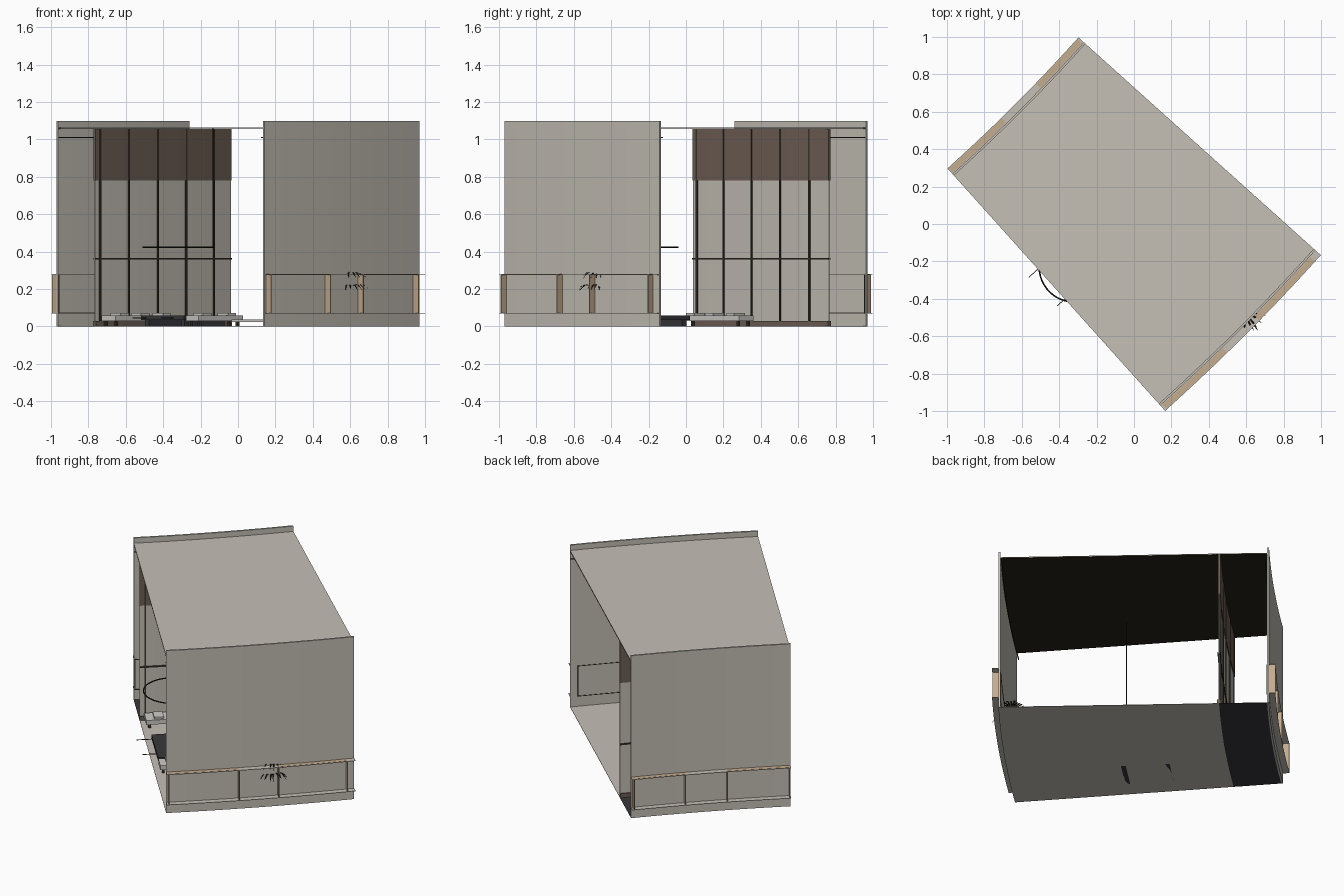
import bpy, bmesh, math, random
from mathutils import Vector

if "Cube" in bpy.data.objects:
    bpy.data.objects.remove(bpy.data.objects["Cube"])

random.seed(4)
S = math.sqrt(0.5)
CEN = 10.116                     # distance from ring centre to the room's middle
HALF = math.radians(3.08)        # half of the wedge angle
R_IN, R_OUT = 9.253, 10.917      # outer faces of the two curved end walls
LEDGE = 0.039


def mat(name, rgb):
    m = bpy.data.materials.new(name)
    m.diffuse_color = (*rgb, 1)
    m.use_nodes = True
    m.node_tree.nodes["Principled BSDF"].inputs["Base Color"].default_value = m.diffuse_color
    return m


BEIGE = mat("warm_beige", (0.56, 0.53, 0.47))
BROWN = mat("brown_panel", (0.16, 0.115, 0.09))
BARK = mat("dark_ceiling", (0.022, 0.016, 0.009))
SLATE = mat("dark_slate", (0.04, 0.04, 0.046))
TAN = mat("tan_wood", (0.56, 0.41, 0.27))
FRAME = mat("frame_dark", (0.045, 0.036, 0.026))
LIGHT = mat("light_fabric", (0.62, 0.61, 0.58))
BLACK = mat("black_leaf", (0.012, 0.011, 0.006))


def world(u, v, z):
    """u runs from the narrow end to the wide end, v across the room."""
    return Vector(((u + v) * S, (v - u) * S, z))


def polar(r, a, z):
    return world(r * math.cos(a) - CEN, r * math.sin(a), z)


def block(bm, r0, r1, a0, a1, z0, z1, seg=1):
    """Solid curved block between two radii, two angles and two heights."""
    rings = []
    for i in range(seg + 1):
        a = a0 + (a1 - a0) * i / seg
        rings.append([bm.verts.new(polar(r, a, z))
                      for r, z in ((r0, z0), (r1, z0), (r1, z1), (r0, z1))])
    for p, q in zip(rings, rings[1:]):
        for k in range(4):
            bm.faces.new((p[k], p[(k + 1) % 4], q[(k + 1) % 4], q[k]))
    bm.faces.new(rings[0])
    bm.faces.new(rings[-1][::-1])


def finish(bm, name, material):
    bmesh.ops.recalc_face_normals(bm, faces=bm.faces)
    me = bpy.data.meshes.new(name)
    bm.to_mesh(me)
    bm.free()
    me.materials.append(material)
    ob = bpy.data.objects.new(name, me)
    bpy.context.collection.objects.link(ob)
    return ob


def arcs(name, material, parts, seg=10):
    bm = bmesh.new()
    for p in parts:
        block(bm, *p, seg)
    return finish(bm, name, material)


def slabs(name, material, parts):
    """Boxes given as (u0, u1, v0, v1, z0, z1)."""
    arcs(name, material, [(CEN + u0, CEN + u1, v0 / (CEN + u0), v1 / (CEN + u0), z0, z1)
                          for u0, u1, v0, v1, z0, z1 in parts], 1)


# floors and ceiling
R_PART = 9.56
arcs("room_floor", BEIGE, [(R_PART, R_OUT - 0.012, -HALF, HALF, 0, 0.003)])
arcs("balcony_floor", SLATE, [(R_IN + 0.012, R_PART, -HALF, HALF, 0, 0.003)])
arcs("ceiling_top", BEIGE, [(R_IN + 0.012, R_OUT - 0.012, -HALF, HALF, 1.06, 1.064)])
arcs("ceiling_underside", BARK, [(R_IN + 0.015, R_OUT - 0.015, -HALF, HALF, 1.056, 1.0599)])

# curved end walls
arcs("narrow_end_wall", BEIGE, [(R_IN, R_IN + 0.012, -HALF, HALF, 0, 1.1)])
arcs("wide_end_wall", BEIGE, [(R_OUT - 0.012, R_OUT, -HALF, HALF, 0, 1.1)])

# window ledges, jambs and linings on both outer faces
for name, r0, r1, wins in (
        ("narrow", R_IN - LEDGE, R_IN, ((0.005, 0.40), (0.66, 0.99))),
        ("wide", R_OUT, R_OUT + LEDGE, ((0.01, 0.385), (0.59, 0.96)))):
    arcs(name + "_window_ledges", BEIGE,
         [(r0, r1, -HALF, HALF, z, z + 0.003) for z in (0.07, 0.275)])
    jambs, rims = [], []
    inside = (R_IN + 0.012, R_IN + 0.015) if name == "narrow" else (R_OUT - 0.015, R_OUT - 0.012)
    for f0, f1 in wins:
        a0, a1 = (HALF * (2 * f - 1) for f in (f0, f1))
        w = 0.0005
        jambs += [(r0, r1, a0, a0 + w, 0.073, 0.275), (r0, r1, a1 - w, a1, 0.073, 0.275),
                  (r0 + 0.004, r1 - 0.004, a0, a1, 0.2781, 0.2795)]
        rims += [(*inside, a0, a0 + w, 0.07, 0.278), (*inside, a1 - w, a1, 0.07, 0.278),
                 (*inside, a0, a1, 0.07, 0.074), (*inside, a0, a1, 0.274, 0.278)]
    arcs(name + "_window_jambs", TAN, jambs, 4)
    arcs(name + "_window_rims", FRAME, rims, 4)

# curtain rails under the ceiling
arcs("curtain_rails", FRAME, [(r, r + 0.006, -HALF, HALF, 1.008, 1.013)
                              for r in (R_IN + 0.02, R_OUT - 0.026)])

# partition between room and balcony
arcs("partition_panes", BEIGE, [(R_PART - 0.003, R_PART + 0.003, -HALF, HALF, 0.03, 0.78)])
arcs("partition_panels", BROWN, [(R_PART - 0.008, R_PART + 0.008, -HALF, HALF, 0.78, 1.056),
                                 (R_PART - 0.012, R_PART + 0.012, -HALF, HALF, 0.003, 0.03)])
bars = [(R_PART - 0.01, R_PART + 0.01, v / R_PART - 0.0005, v / R_PART + 0.0005, 0.03, 1.056)
        for v in (-0.48, -0.27, -0.055, 0.16, 0.375)]
bars.append((R_PART - 0.01, R_PART + 0.01, -HALF, HALF, 0.358, 0.367))
arcs("partition_bars", FRAME, bars)

# low dark table with two thin rods
slabs("low_table", SLATE, [(-0.22, 0.12, -0.50, -0.19, 0.035, 0.058),
                           (-0.20, -0.17, -0.49, -0.20, 0, 0.035),
                           (0.07, 0.10, -0.49, -0.20, 0, 0.035)])
slabs("table_rods", FRAME, [(u, u + 0.004, -0.60, -0.5, 0.044, 0.048) for u in (-0.18, 0.035)])

# sofas with small cushions
slabs("sofas", LIGHT, [(-0.53, -0.42, -0.49, -0.02, 0.03, 0.06),
                       (0.14, 0.24, -0.52, -0.20, 0.03, 0.06)])
slabs("sofa_feet", FRAME, [(u, u + 0.015, v, v + 0.015, 0.003, 0.03)
                           for u, vs in ((-0.52, (-0.48, -0.05)), (-0.445, (-0.48, -0.05)),
                                         (0.15, (-0.51, -0.23)), (0.215, (-0.51, -0.23)))
                           for v in vs])
slabs("cushions", LIGHT, [(u, u + 0.08, v, v + 0.06, 0.06, 0.073)
                          for u, v in ((-0.515, -0.44), (-0.515, -0.29), (-0.515, -0.13),
                                       (0.15, -0.48), (0.15, -0.30))])
slabs("low_bench", LIGHT, [(0.36, 0.74, -0.40, -0.02, 0.025, 0.038)])

# ring lamp on a cable
bpy.ops.mesh.primitive_torus_add(location=(-0.32, -0.23, 0.424), major_radius=0.187,
                                 minor_radius=0.004, major_segments=48, minor_segments=8)
ring = bpy.context.object
ring.name = "ring_lamp"
ring.data.materials.append(BLACK)
bpy.ops.object.shade_smooth()
bpy.ops.mesh.primitive_cylinder_add(vertices=8, radius=0.0025, depth=0.636,
                                    location=(-0.133, -0.23, 0.742))
bpy.context.object.name = "lamp_cable"
bpy.context.object.data.materials.append(BLACK)

# potted plant whose fronds reach past the wide end wall
bm = bmesh.new()
for tier, count, reach in ((0.215, 26, 0.125), (0.28, 20, 0.105)):
    for i in range(count):
        ang = 2 * math.pi * (i + random.random() * 0.6) / count
        d = Vector((math.cos(ang), math.sin(ang), 0))
        side = Vector((-d.y, d.x, 0))
        base = world(0.745, 0.085, tier)
        length = reach * random.uniform(0.8, 1.05)
        prev = None
        for t, h, w in ((0, -0.03, 0.002), (0.35, 0.004, 0.005), (0.7, 0.008, 0.005), (1, -0.02, 0.0008)):
            c = base + d * length * t + Vector((0, 0, h + random.uniform(-0.003, 0.003)))
            cur = [bm.verts.new(c + side * w), bm.verts.new(c - side * w)]
            if prev:
                bm.faces.new((prev[0], prev[1], cur[1], cur[0]))
            prev = cur
finish(bm, "plant_fronds", BLACK)
slabs("plant_stem", FRAME, [(0.74, 0.75, 0.08, 0.09, 0.003, 0.27)])
slabs("plant_pot", SLATE, [(0.715, 0.775, 0.055, 0.115, 0.003, 0.06)])
